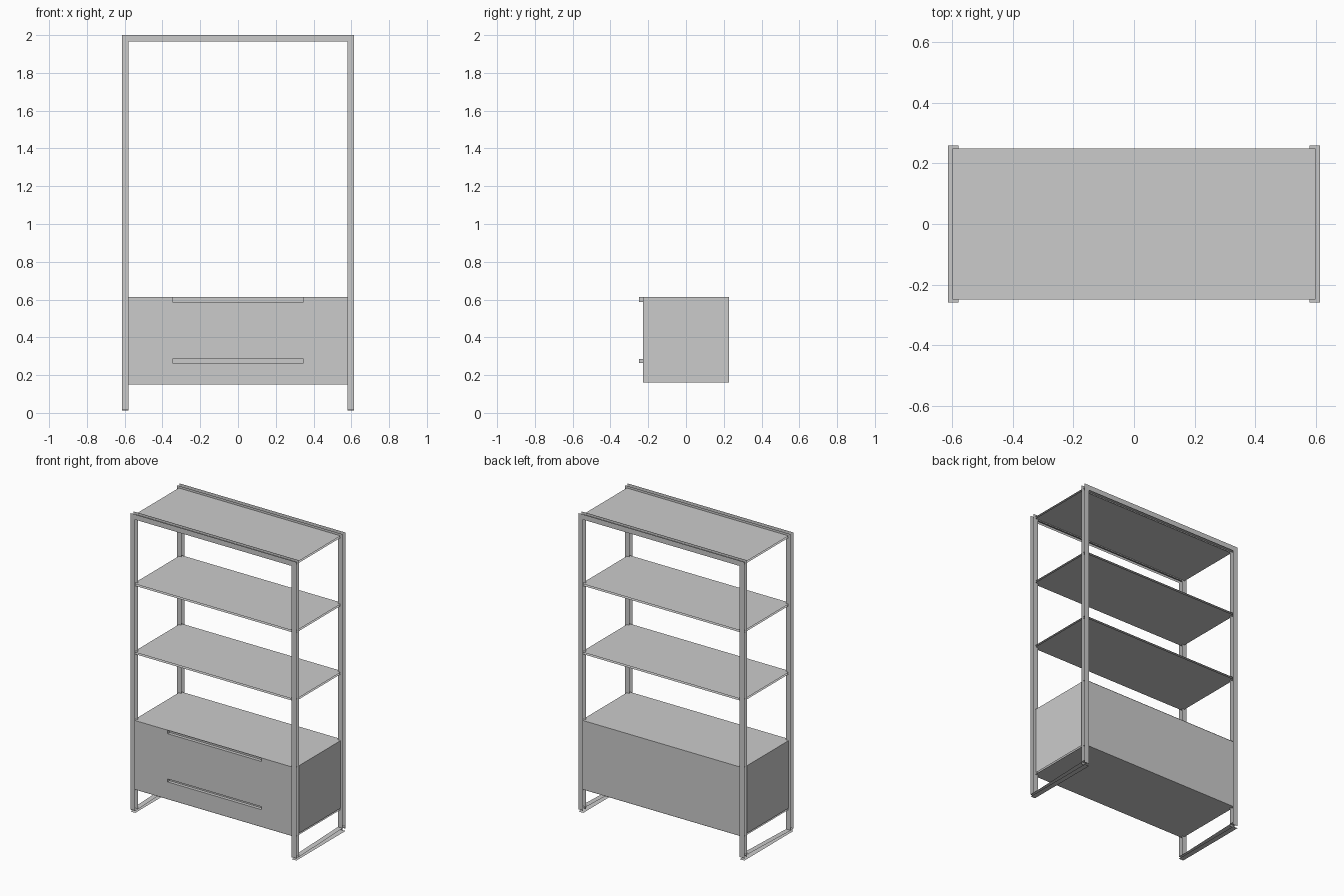
import bpy

if "Cube" in bpy.data.objects:
    bpy.data.objects.remove(bpy.data.objects["Cube"])

W, D, H = 0.615, 0.26, 2.0      # half width, half depth, height
T = 0.035                       # tube size of the metal frame
CAB_LOW, CAB_TOP = 0.15, 0.613  # cabinet bottom and top


def sheets(name, faces):
    """Object made of flat polygons, each given by its own corner points."""
    verts, polys = [], []
    for f in faces:
        polys.append(range(len(verts), len(verts) + len(f)))
        verts.extend(f)
    me = bpy.data.meshes.new(name)
    me.from_pydata(verts, [], [list(p) for p in polys])
    me.update()
    ob = bpy.data.objects.new(name, me)
    bpy.context.collection.objects.link(ob)
    return ob


def flat(x0, x1, y0, y1, z):
    return [(x0, y0, z), (x1, y0, z), (x1, y1, z), (x0, y1, z)]


def upright(x0, x1, z0, z1, y):
    return [(x0, y, z0), (x1, y, z0), (x1, y, z1), (x0, y, z1)]


def side(y0, y1, z0, z1, x):
    return [(x, y0, z0), (x, y1, z0), (x, y1, z1), (x, y0, z1)]


# Front and back metal frames: two open faces each
for label, s in (("front", -1), ("back", 1)):
    faces = []
    for y in (s * D, s * (D - 0.03)):
        faces += [upright(-W, T - W, 0.015, H, y),
                  upright(W - T, W, 0.015, H, y),
                  upright(T - W, W - T, H - T, H, y)]
    sheets(label + "_frame", faces)

# Floor rails joining the frames, upper face slightly sloped
for label, s in (("left", -1), ("right", 1)):
    a, b = sorted((s * W, s * (W - T)))
    sheets(label + "_floor_rail", [
        flat(a, b, -D, D, 0.0),
        [(a, -D, 0.013), (b, -D, 0.013), (b, D, 0.03), (a, D, 0.03)]])

# Shelves
for i, z in enumerate((1.07, 1.528, 1.985)):
    sheets("shelf_%d" % (i + 1), [flat(-0.6, 0.6, -0.25, 0.25, z),
                                  flat(-0.6, 0.6, -0.25, 0.25, z - 0.012)])

# Cabinet top, bottom, back and sides
sheets("cabinet_top", [flat(-0.6, 0.6, -0.25, 0.25, CAB_TOP)])
sheets("cabinet_bottom", [flat(-0.6, 0.6, -0.25, 0.25, CAB_LOW)])
sheets("cabinet_back", [upright(-0.6, 0.6, CAB_LOW, CAB_TOP, 0.248)])
for label, s in (("left", -1), ("right", 1)):
    sheets("cabinet_%s_side" % label,
           [side(-0.228, 0.228, CAB_LOW + 0.01, CAB_TOP, s * 0.6)])

# Drawer fronts with recessed grip slots along their upper edges
S, Y, YB = 0.348, -0.248, -0.226
for label, z0, z1, top in (("lower", CAB_LOW, 0.265, 0.285),
                           ("upper", 0.285, 0.588, CAB_TOP)):
    sheets(label + "_drawer_front", [
        upright(-0.6, 0.6, z0, z1, Y),
        upright(-0.6, -S, z1, top, Y),
        upright(S, 0.6, z1, top, Y)])
    sheets(label + "_grip_recess", [
        upright(-S, S, z1, top, YB),
        flat(-S, S, Y, YB, z1),
        flat(-S, S, Y, YB, top),
        side(Y, YB, z1, top, -S),
        side(Y, YB, z1, top, S)])
